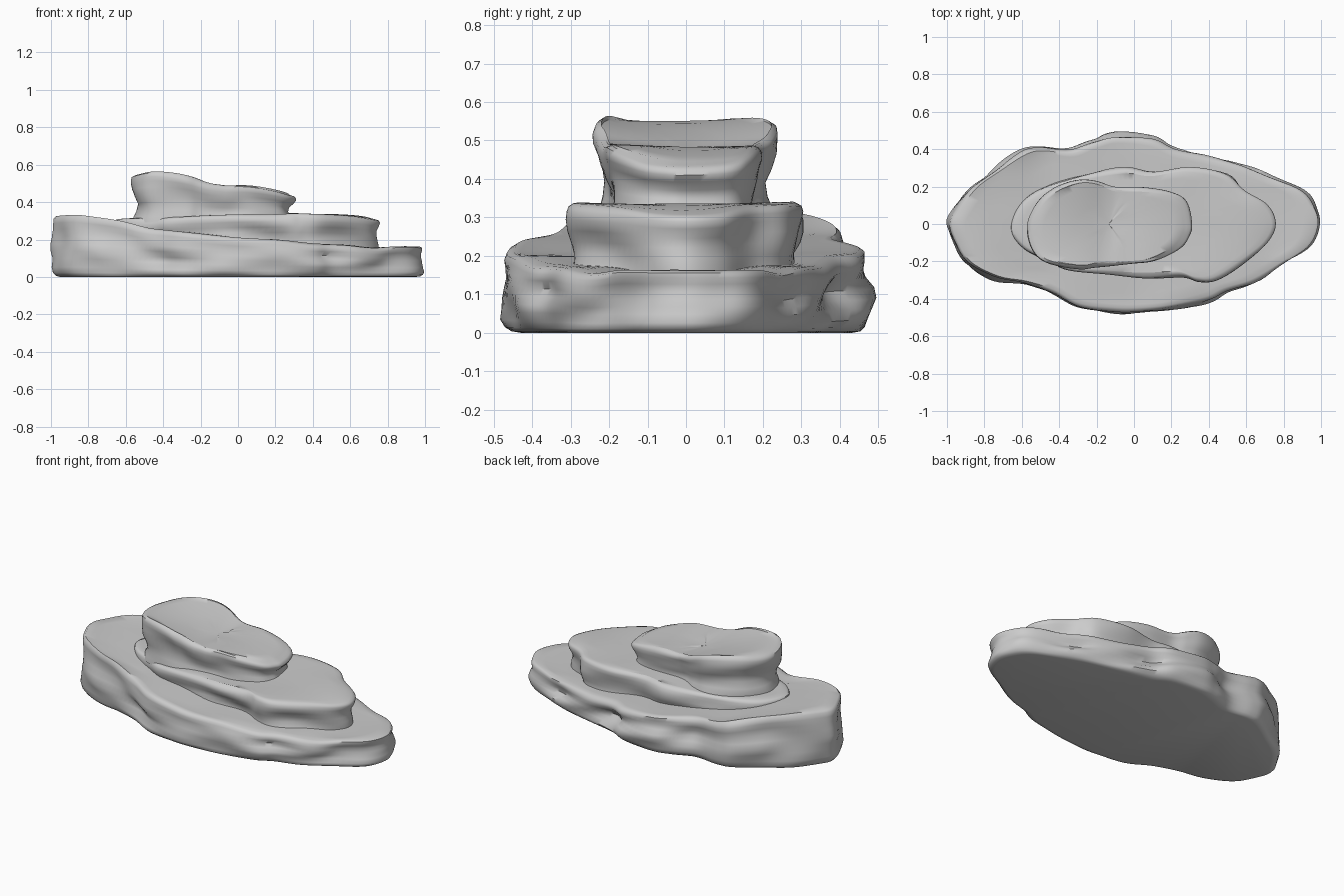
import bpy, bmesh, math
from mathutils import Vector, noise

if "Cube" in bpy.data.objects:
    bpy.data.objects.remove(bpy.data.objects["Cube"])


def interp(pts, x):
    # smooth height lookup along x
    if x <= pts[0][0]:
        return pts[0][1]
    for (x0, z0), (x1, z1) in zip(pts, pts[1:]):
        if x <= x1:
            return z0 + (z1 - z0) * (x - x0) / (x1 - x0)
    return pts[-1][1]


def height(pts, x):
    return sum(interp(pts, x + d) for d in (-.04, -.02, 0, .02, .04)) / 5


def closed_spline(pts, steps=6):
    # Catmull-Rom through a closed outline
    out, n = [], len(pts)
    for i in range(n):
        a, b, c, d = (Vector(pts[(i + k) % n]) for k in (-1, 0, 1, 2))
        for s in range(steps):
            t = s / steps
            out.append(.5 * (2 * b + (c - a) * t + (2 * a - 5 * b + 4 * c - d) * t * t
                             + (3 * b - a - 3 * c + d) * t ** 3))
    return out


def rock_slab(name, outline, top, z0, wall, rough, saddle=0, seed=0):
    loop = closed_spline(outline)
    c = (Vector((max(p.x for p in loop), 0)) + Vector((min(p.x for p in loop), 0))) / 2
    hw = max(abs(p.y) for p in loop)

    def top_z(p):
        return height(top, p.x) + saddle * ((p.y / hw) ** 2 - .5) * (1 if p.x < -.1 else .3)

    bm = bmesh.new()
    rings = []
    # side wall: (inset, height fraction)
    for inset, t in wall:
        ring = []
        for p in loop:
            d = p - c
            amp = rough * math.sin(math.pi * min(max(t, 0), 1))
            n = noise.noise(Vector((p.x * 3.2 + seed, p.y * 3.2, t * 2.6 + p.x * .8)))
            q = p - d.normalized() * (inset + amp * (.25 - n))
            ring.append(bm.verts.new((q.x, q.y, z0 + (top_z(p) - z0) * t)))
        rings.append(ring)
    # flat-ish top surface
    for s in (.9, .78, .6, .4, .2):
        ring = []
        for p in loop:
            q = c + (p - c) * s
            n = noise.noise(Vector((q.x * 3 + seed, q.y * 3, 5)))
            ring.append(bm.verts.new((q.x, q.y, top_z(q) + .008 * n)))
        rings.append(ring)
    m = len(loop)
    for a, b in zip(rings, rings[1:]):
        for i in range(m):
            j = (i + 1) % m
            bm.faces.new((a[i], a[j], b[j], b[i]))
    tip = bm.verts.new((c.x, c.y, top_z(c)))
    for i in range(m):
        bm.faces.new((rings[-1][i], rings[-1][(i + 1) % m], tip))
    bm.faces.new(rings[0][::-1])
    me = bpy.data.meshes.new(name)
    bm.to_mesh(me)
    bm.free()
    ob = bpy.data.objects.new(name, me)
    bpy.context.collection.objects.link(ob)
    bpy.context.view_layer.objects.active = ob
    ob.select_set(True)
    bpy.ops.object.shade_smooth_by_angle(angle=math.radians(50))
    ob.select_set(False)
    return ob


# wide bottom slab
rock_slab("base_ledge",
          [(1, 0), (.97, .1), (.9, .18), (.75, .25), (.6, .31), (.4, .36), (.22, .4),
           (.1, .46), (-.1, .48), (-.22, .45), (-.35, .4), (-.5, .41), (-.6, .39),
           (-.75, .29), (-.87, .2), (-.96, .08), (-1, 0), (-.97, -.1), (-.9, -.21),
           (-.75, -.29), (-.6, -.32), (-.45, -.37), (-.3, -.45), (-.1, -.475), (.05, -.475),
           (.2, -.46), (.4, -.41), (.5, -.36), (.65, -.31), (.8, -.22), (.95, -.12)],
          [(-1, .325), (-.9, .335), (-.75, .315), (-.65, .3), (-.5, .26), (-.2, .23), (0, .21),
           (.2, .2), (.4, .175), (.6, .17), (.75, .152), (.87, .165), (1, .162)],
          0.0,
          [(.05, 0), (.025, .02), (.01, .07), (0, .16), (0, .3), (0, .42), (0, .54), (0, .66),
           (0, .78), (.003, .88), (.012, .96), (.03, 1)],
          .05, 0, 1.3)

# middle slab, flaring into the base
rock_slab("middle_ledge",
          [(.765, 0), (.72, .1), (.6, .18), (.5, .27), (.3, .31), (.1, .285), (-.05, .3),
           (-.25, .27), (-.45, .21), (-.6, .12), (-.67, -.02), (-.6, -.13), (-.45, -.2),
           (-.35, -.25), (-.15, -.275), (.05, -.29), (.25, -.28), (.35, -.31), (.45, -.3),
           (.6, -.2), (.72, -.1)],
          [(-.68, .31), (-.4, .318), (0, .335), (.3, .338), (.5, .335), (.65, .325), (.77, .305)],
          .1,
          [(.015, 0), (.015, .2), (.022, .32), (.02, .45), (.012, .58), (.004, .7), (0, .82),
           (.003, .91), (.012, .97), (.03, 1)],
          .035, 0, 4.7)

# top block with a raised left end
rock_slab("top_block",
          [(.31, 0), (.28, .12), (.2, .17), (.05, .195), (-.1, .205), (-.2, .24), (-.3, .245),
           (-.42, .2), (-.52, .12), (-.58, 0), (-.56, -.13), (-.48, -.21), (-.3, -.245),
           (-.2, -.235), (0, -.22), (.12, -.2), (.25, -.13), (.3, -.06)],
          [(-.58, .55), (-.48, .562), (-.35, .548), (-.25, .525), (-.15, .49), (-.05, .485),
           (.05, .488), (.15, .475), (.25, .455), (.31, .435)],
          .29,
          [(.02, 0), (.02, .12), (.025, .25), (.024, .4), (.016, .55), (.005, .7), (0, .82),
           (.003, .9), (.012, .97), (.03, 1)],
          .035, .02, 8.1)
